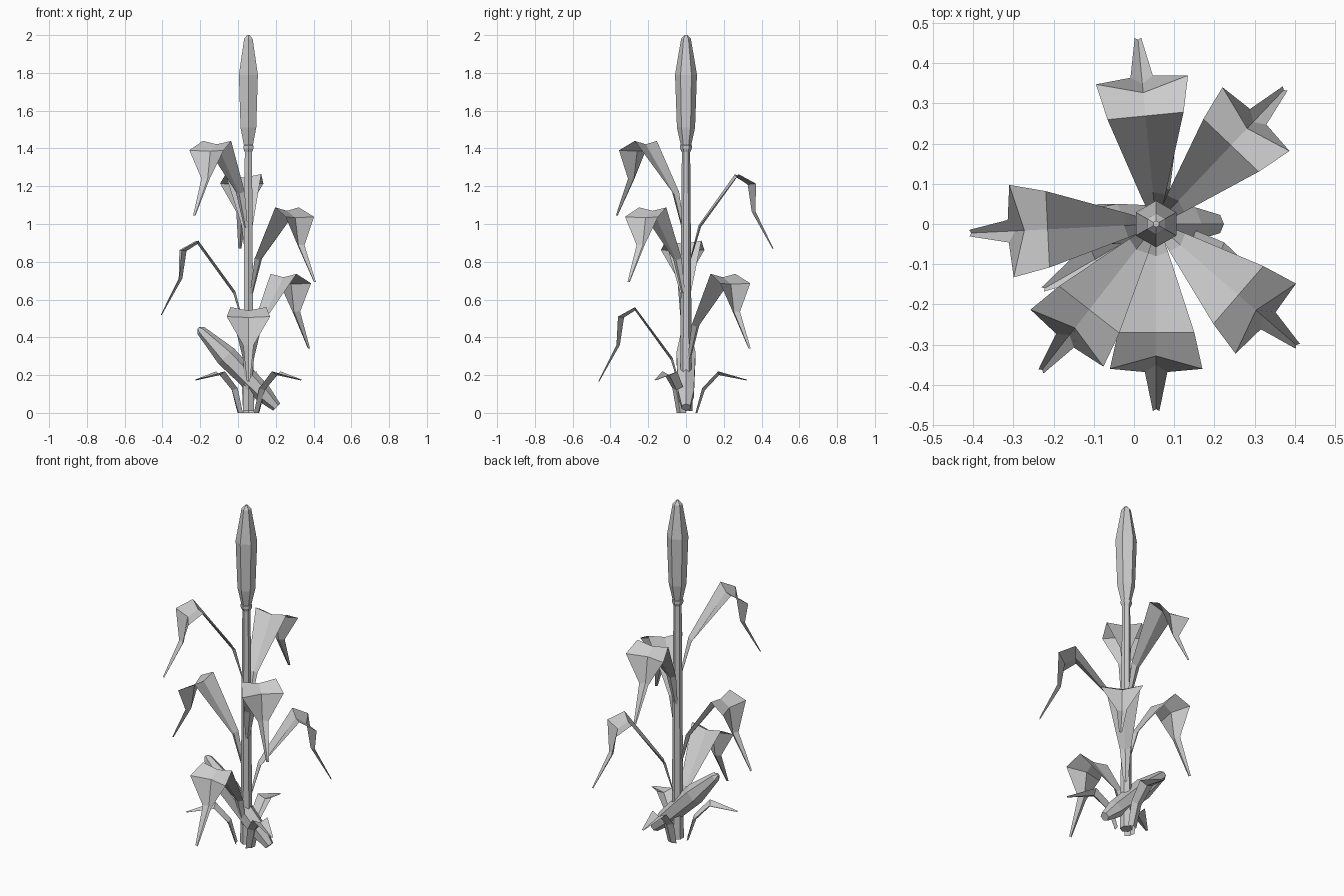
import bpy, bmesh, math
from mathutils import Matrix, Vector

cube = bpy.data.objects.get("Cube")
if cube:
    bpy.data.objects.remove(cube)

grey = bpy.data.materials.new("plain_grey")
grey.use_nodes = True
colour = (0.6, 0.6, 0.6, 1)
grey.diffuse_color = colour
grey.node_tree.nodes["Principled BSDF"].inputs["Base Color"].default_value = colour

STEM_X = 0.055
AXIS = Matrix.Translation((STEM_X, 0, 0))


def finish(name, bm, matrix):
    """Turn a bmesh into a flat shaded object."""
    bm.transform(matrix)
    mesh = bpy.data.meshes.new(name)
    bm.to_mesh(mesh)
    bm.free()
    mesh.materials.append(grey)
    obj = bpy.data.objects.new(name, mesh)
    bpy.context.collection.objects.link(obj)
    return obj


def lathe(name, profile, matrix, sides=6):
    """Capped solid from (radius, height) rings."""
    bm = bmesh.new()
    rings = []
    for radius, z in profile:
        ring = []
        for i in range(sides):
            a = math.tau * i / sides + math.pi / 2
            ring.append(bm.verts.new((radius * math.cos(a), radius * math.sin(a), z)))
        rings.append(ring)
    for low, high in zip(rings, rings[1:]):
        for i in range(sides):
            j = (i + 1) % sides
            bm.faces.new((low[i], low[j], high[j], high[i]))
    bm.faces.new(rings[0][::-1])
    bm.faces.new(rings[-1])
    return finish(name, bm, matrix)


def leaf(name, sections, azimuth, height):
    """Creased blade; each section is edge r, edge z, half width, midrib r, midrib z."""
    bm = bmesh.new()
    rows = []
    for r, z, half, mid_r, mid_z in sections:
        rows.append([bm.verts.new(p) for p in ((r, -half, z), (mid_r, 0, mid_z), (r, half, z))])
    for a, b in zip(rows, rows[1:]):
        for i in range(2):
            bm.faces.new((a[i], b[i], b[i + 1], a[i + 1]))
    turn = Matrix.Rotation(math.radians(azimuth), 4, 'Z')
    return finish(name, bm, AXIS @ Matrix.Translation((0, 0, height)) @ turn)


# Stalk with a small collar below the flower head
lathe("stalk", [(0.034, 0.01), (0.03, 0.25), (0.026, 0.9), (0.022, 1.38),
                (0.031, 1.4), (0.031, 1.415), (0.024, 1.42)], AXIS)

# Flower head, and the same shape reused as the leaning cob
spike = [(0.026, 0), (0.048, 0.1), (0.058, 0.38), (0.048, 0.44), (0.026, 0.57), (0.008, 0.59)]
lathe("flower_head", spike, AXIS @ Matrix.Translation((0, 0, 1.41)))

foot, tip = Vector((0.205, 0, 0.03)), Vector((-0.2, 0, 0.44))
lean = (tip - foot).to_track_quat('Z', 'Y').to_matrix().to_4x4()
lathe("cob", spike, Matrix.Translation(foot) @ lean)

# Six drooping leaves spiralling up the stalk
blade = [
    (0.02, -0.46, 0.012, 0.024, -0.46),
    (0.07, -0.27, 0.03, 0.08, -0.28),
    (0.27, 0, 0.095, 0.27, -0.018),
    (0.36, -0.05, 0.115, 0.328, -0.055),
    (0.368, -0.2, 0.028, 0.35, -0.2),
    (0.465, -0.395, 0.008, 0.46, -0.395),
]
for i in range(6):
    leaf(f"leaf_{i + 1}", blade, -90 + 136.4 * i, 0.56 + 0.176 * i)

# Three short leaves around the foot
sprout = [
    (0.05, 0, 0.028, 0.06, 0),
    (0.085, 0.13, 0.034, 0.1, 0.12),
    (0.17, 0.22, 0.045, 0.175, 0.2),
    (0.325, 0.175, 0.006, 0.32, 0.172),
]
for i in range(3):
    leaf(f"base_leaf_{i + 1}", sprout, 90 + 120 * i, 0)
